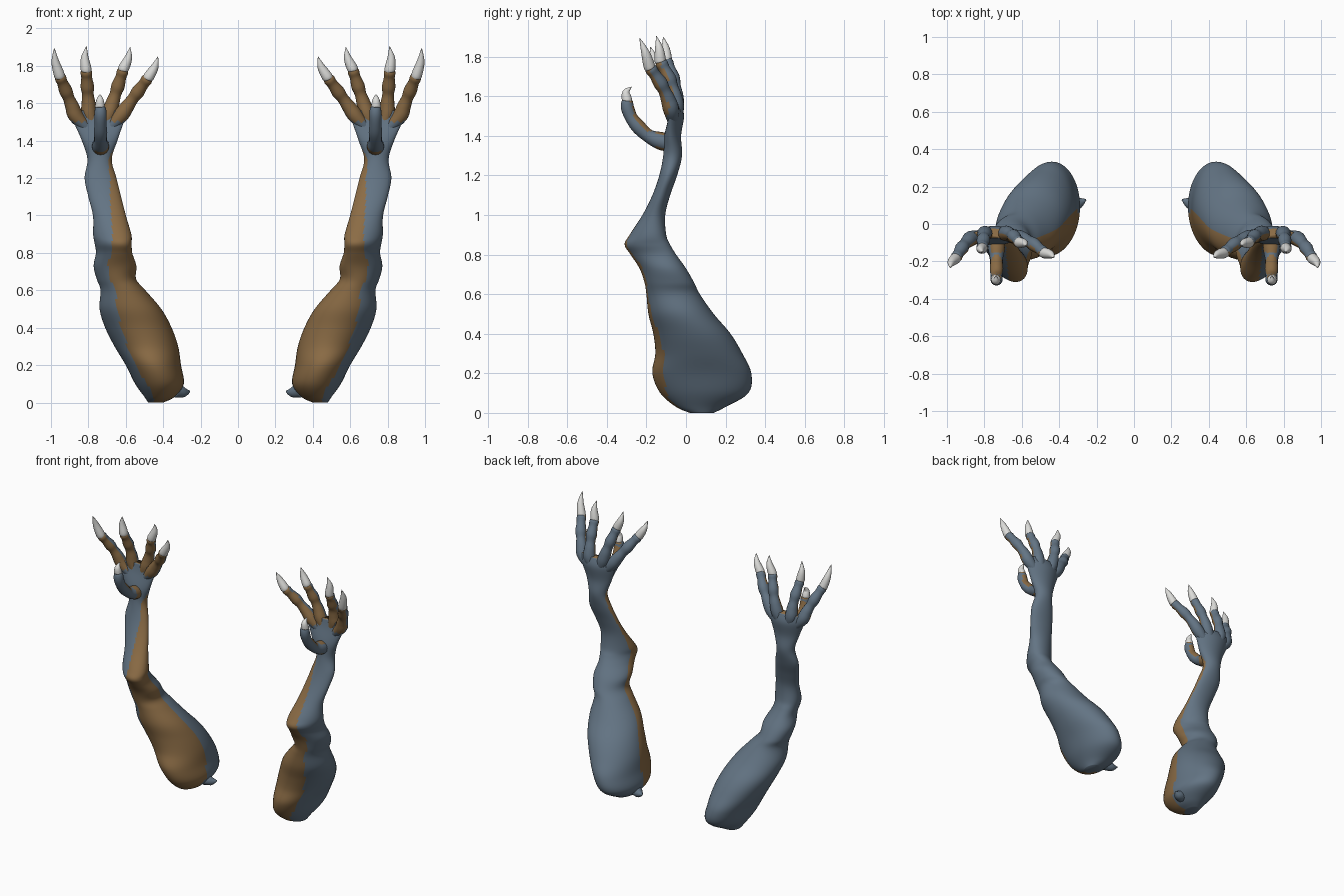
import bpy, bmesh, math
from mathutils import Vector

if "Cube" in bpy.data.objects:
    bpy.data.objects.remove(bpy.data.objects["Cube"])

def mat(name, rgb):
    m = bpy.data.materials.new(name)
    m.diffuse_color = (*rgb, 1)
    m.use_nodes = True
    m.node_tree.nodes["Principled BSDF"].inputs["Base Color"].default_value = m.diffuse_color
    return m

BLUE = mat("slate blue skin", (0.125, 0.175, 0.23))
BRONZE = mat("bronze skin", (0.26, 0.15, 0.06))
CLAW = mat("pale claw", (0.72, 0.72, 0.70))

def spline(rows, steps):
    """Catmull-Rom through rows of numbers."""
    out = []
    for i in range(len(rows) - 1):
        a, b, c, d = (rows[max(0, min(len(rows) - 1, i + k))] for k in (-1, 0, 1, 2))
        for s in range(steps):
            t = s / steps
            out.append([0.5 * (2 * q + (r - p) * t + (2 * p - 5 * q + 4 * r - w) * t * t
                               + (3 * q - p - 3 * r + w) * t ** 3)
                        for p, q, r, w in zip(a, b, c, d)])
    out.append(list(rows[-1]))
    return out

def skin(name, rings, mats, rule=None):
    """Loft closed rings, cap both ends, mirror to the other limb."""
    bm = bmesh.new()
    vs = [[bm.verts.new(p) for p in r] for r in rings]
    n = len(rings[0])
    tags = {}
    for i in range(len(vs) - 1):
        for j in range(n):
            k = (j + 1) % n
            f = bm.faces.new((vs[i][j], vs[i][k], vs[i + 1][k], vs[i + 1][j]))
            tags[f] = (j + 0.5) / n * 2 * math.pi
    for r, at in ((vs[0][::-1], 0), (vs[-1], 1)):
        tags[bm.faces.new(r)] = None
    bmesh.ops.recalc_face_normals(bm, faces=bm.faces[:])
    for f, th in tags.items():
        f.smooth = True
        if rule:
            f.material_index = rule(f, th)
    me = bpy.data.meshes.new(name)
    bm.to_mesh(me)
    bm.free()
    for m in mats:
        me.materials.append(m)
    ob = bpy.data.objects.new(name, me)
    bpy.context.collection.objects.link(ob)
    ob.modifiers.new("mirror", 'MIRROR').use_mirror_merge = False
    return ob

# Limb sections: z, x inner, x outer, y front, y back, forward bend of sides, inward skew of front
limb = [
    (0.00, .40, .48, .02, .14, 0, 0), (0.03, .34, .50, -.05, .20, 0, 0),
    (0.10, .29, .55, -.13, .315, 0, 0), (0.20, .305, .60, -.17, .33, 0, 0),
    (0.30, .32, .66, -.155, .285, 0, 0), (0.40, .355, .71, -.165, .225, 0, 0),
    (0.50, .41, .74, -.19, .14, 0, 0), (0.60, .495, .735, -.20, .07, 0, 0),
    (0.66, .545, .755, -.21, .04, 0, .01), (0.73, .545, .77, -.235, 0, 0, .02),
    (0.80, .57, .755, -.28, -.05, 0, .03), (0.85, .575, .76, -.31, -.08, 0, .035),
    (0.90, .575, .77, -.285, -.10, 0, .03), (1.00, .60, .775, -.22, -.105, 0, .01),
    (1.10, .625, .80, -.17, -.08, 0, 0), (1.20, .65, .82, -.135, -.045, 0, 0),
    (1.30, .675, .805, -.115, -.02, 0, 0), (1.40, .645, .835, -.11, -.025, .01, 0),
    (1.50, .61, .88, -.085, -.01, .03, 0), (1.56, .585, .915, -.075, -.025, .04, 0),
]
N = 56
rings = []
for z, x0, x1, y0, y1, bend, skew in spline(limb, 6):
    r = []
    for j in range(N):
        c, s = math.cos(2 * math.pi * j / N), math.sin(2 * math.pi * j / N)
        r.append(((x0 + x1) / 2 + (x1 - x0) / 2 * c + skew * s,
                  (y0 + y1) / 2 + (y1 - y0) / 2 * s - bend * c * c, z))
    rings.append(r)

# Bronze band: z, limits in degrees measured from the front toward the inner side
band = [(0.0, -20, 75), (0.2, -42, 88), (0.6, -20, 88), (0.75, -30, 88),
        (0.87, -22, 92), (1.0, 0, 100), (1.2, 38, 115), (1.3, 45, 105), (1.36, 80, 80)]

def limb_rule(f, th):
    z = f.calc_center_median().z
    if th is None:
        return int(z > 1)
    a = (270 - math.degrees(th) + 180) % 360 - 180
    for (za, la, ha), (zb, lb, hb) in zip(band, band[1:]):
        if za <= z < zb:
            t = (z - za) / (zb - za)
            return int(la + (lb - la) * t < a < ha + (hb - ha) * t)
    return 0

skin("limb_and_palm", rings, [BLUE, BRONZE], limb_rule)

def tube(name, path, mats, rule=None, steps=5, n=16):
    """Round tube through (x, y, z, radius) points."""
    pts = spline(path, steps)
    out = []
    for i, p in enumerate(pts):
        a, b = pts[max(0, i - 1)], pts[min(len(pts) - 1, i + 1)]
        t = (Vector(b[:3]) - Vector(a[:3])).normalized()
        u = (Vector((1, 0, 0)) - t * t.x).normalized()
        v = t.cross(u)
        out.append([Vector(p[:3]) + max(p[3], .001) *
                    (u * math.cos(2 * math.pi * j / n) + v * math.sin(2 * math.pi * j / n))
                    for j in range(n)])
    return skin(name, out, mats, rule)

def claw(name, base, tip, bow, r):
    b, t = Vector(base), Vector(tip)
    mid = (b + t) / 2 + Vector(bow)
    start = b - (t - b) * 0.12
    tube(name, [(*start, r * .7), (*b, r), (*mid, r * .72), (*t, .001)], [CLAW])

# Four fingers: base, knuckle end, claw tip
fingers = [
    ((.865, -.075, 1.53), (.955, -.185, 1.75), (.982, -.235, 1.895)),
    ((.795, -.05, 1.54), (.812, -.13, 1.78), (.81, -.15, 1.905)),
    ((.69, -.05, 1.54), (.612, -.10, 1.785), (.577, -.115, 1.90)),
    ((.63, -.07, 1.53), (.478, -.155, 1.74), (.428, -.18, 1.85)),
]
for i, (b, e, tip) in enumerate(fingers):
    b, e = Vector(b), Vector(e)
    root = b.lerp(Vector((.745, -.055, 1.40)), .6)
    path = [(*root, .022)]
    for t, r, back in ((0, .040, 0), (.25, .037, .012), (.45, .031, .015), (.62, .036, .014),
                       (.82, .029, .007), (.94, .031, .002), (1.03, .020, 0)):
        p = b.lerp(e, t)
        path.append((p.x, p.y + back, p.z, r))
    tube(f"finger_{i + 1}", path, [BLUE, BRONZE],
         lambda f, th: int(f.normal.y < -.12 and f.calc_center_median().z > 1.5))
    claw(f"finger_claw_{i + 1}", e, tip, (.008 if i < 2 else -.008, .004, 0), .029)

# Thumb curling up in front of the palm
tube("thumb", [(.735, -.06, 1.36, .045), (.735, -.13, 1.375, .045), (.735, -.19, 1.40, .034),
               (.735, -.24, 1.445, .036), (.735, -.275, 1.49, .032), (.735, -.295, 1.54, .033),
               (.735, -.297, 1.575, .028), (.735, -.296, 1.585, .015)], [BLUE, BRONZE],
     lambda f, th: int((f.normal.y > .3 and f.normal.z > .2) or
                       (f.calc_center_median().y > -.15 and f.normal.x < .8)
                       and f.calc_center_median().y < -.10))
claw("thumb_claw", (.738, -.298, 1.58), (.738, -.275, 1.648), (0, -.016, .006), .026)

# Small torn flap at the inner lower edge
tube("skin_flap", [(.33, .10, .065, .04), (.29, .115, .055, .028), (.257, .13, .06, .004)],
     [BLUE], n=10)
